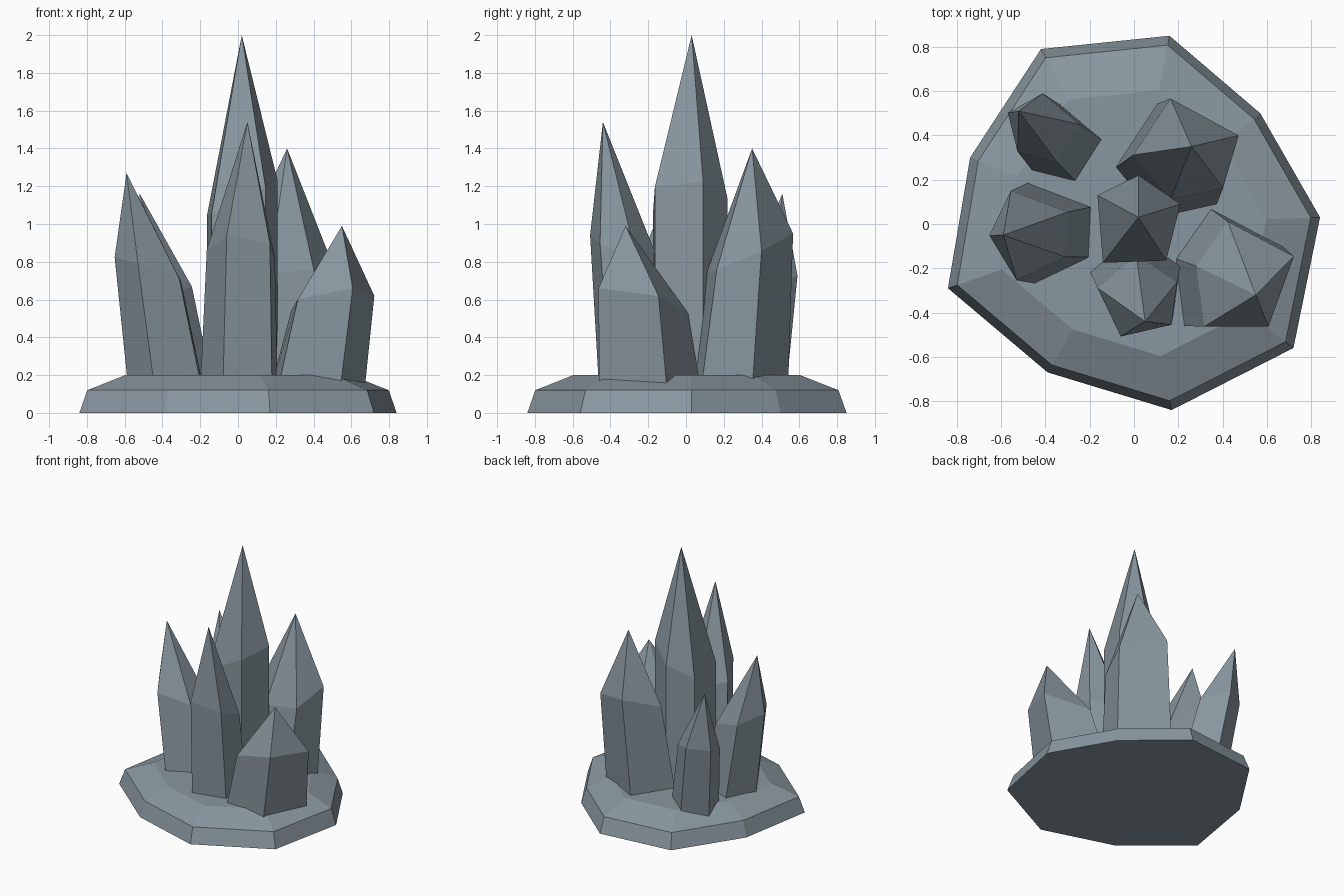
import bpy
import bmesh
from mathutils import Vector

default_cube = bpy.data.objects.get("Cube")
if default_cube:
    bpy.data.objects.remove(default_cube, do_unlink=True)

# Single slate colour shared by every part
SLATE = (0.25, 0.31, 0.35, 1.0)
slate = bpy.data.materials.new("slate_blue_grey")
slate.use_nodes = True
slate.diffuse_color = SLATE
slate.node_tree.nodes["Principled BSDF"].inputs["Base Color"].default_value = SLATE


def build_rings(name, rings, apex=None):
    """Stack matching rings of points, capping the ends flat or with a tip."""
    bm = bmesh.new()
    loops = [[bm.verts.new(point) for point in ring] for ring in rings]
    count = len(loops[0])
    for lower, upper in zip(loops, loops[1:]):
        for i in range(count):
            j = (i + 1) % count
            bm.faces.new((lower[i], lower[j], upper[j], upper[i]))
    bm.faces.new(loops[0])
    if apex is None:
        bm.faces.new(loops[-1])
    else:
        tip = bm.verts.new(apex)
        for i in range(count):
            bm.faces.new((loops[-1][i], loops[-1][(i + 1) % count], tip))
    bmesh.ops.recalc_face_normals(bm, faces=bm.faces[:])
    mesh = bpy.data.meshes.new(name)
    bm.to_mesh(mesh)
    bm.free()
    mesh.materials.append(slate)
    obj = bpy.data.objects.new(name, mesh)
    bpy.context.collection.objects.link(obj)
    return obj


def crystal(name, foot, middle, slope, apex, taper=0.88):
    """Leaning five-sided prism with a slanted shoulder and a pointed tip.

    foot: outline at the ground; middle: centre of the shoulder ring;
    slope: rise of the shoulder plane along x and y.
    """
    outline = [Vector(point) for point in foot]
    centre = sum(outline, Vector((0, 0))) / len(outline)
    middle = Vector(middle)
    shoulder = []
    for point in outline:
        offset = (point - centre) * taper
        lift = offset.dot(Vector(slope))
        shoulder.append(middle + Vector((offset.x, offset.y, lift)))
    bottom = [(point.x, point.y, 0.12) for point in outline]
    return build_rings(name, [bottom, shoulder], apex)


# Rocky base: upright rim, then a bevel up to the flat top
base_outline = [(-0.42, 0.79), (0.16, 0.85), (0.57, 0.50), (0.84, 0.03),
                (0.72, -0.56), (0.17, -0.84), (-0.39, -0.67),
                (-0.84, -0.29), (-0.74, 0.30)]
base_levels = [(1.0, 0.0), (0.95, 0.12), (0.71, 0.2)]
build_rings("rock_base", [[(x * scale, y * scale, z) for x, y in base_outline]
                          for scale, z in base_levels])

# Tall crystal in the middle
crystal("centre_crystal",
        [(0.02, 0.22), (0.21, 0.09), (0.145, -0.165), (-0.14, -0.175), (-0.165, 0.13)],
        middle=(0.014, 0.02, 1.13), slope=(0.5, 0), apex=(0.02, 0.03, 2), taper=1)

# Ring of shorter crystals leaning outwards
crystal("front_crystal",
        [(-0.08, -0.46), (0.18, -0.4), (0.21, -0.18), (0, -0.04), (-0.2, -0.21)],
        middle=(0.03, -0.33, 0.86), slope=(-0.1, -0.4), apex=(0.05, -0.44, 1.54))
crystal("front_left_crystal",
        [(0.21, -0.46), (0.54, -0.46), (0.67, -0.1), (0.33, 0.08), (0.17, -0.15)],
        middle=(0.47, -0.25, 0.59), slope=(0.2, -0.2), apex=(0.55, -0.32, 0.99))
crystal("back_left_crystal",
        [(0.1, 0.54), (0.45, 0.35), (0.37, 0.08), (0.1, 0.02), (-0.09, 0.25)],
        middle=(0.24, 0.31, 0.83), slope=(-0.05, 0.45), apex=(0.26, 0.35, 1.4))
crystal("back_right_crystal",
        [(-0.13, 0.37), (-0.25, 0.18), (-0.45, 0.23), (-0.5, 0.43), (-0.32, 0.53)],
        middle=(-0.42, 0.43, 0.68), slope=(-0.1, 0.3), apex=(-0.52, 0.51, 1.16))
crystal("right_crystal",
        [(-0.58, -0.04), (-0.47, 0.19), (-0.18, 0.08), (-0.19, -0.15), (-0.44, -0.27)],
        middle=(-0.47, -0.05, 0.76), slope=(-0.35, -0.05), apex=(-0.59, -0.05, 1.27))
